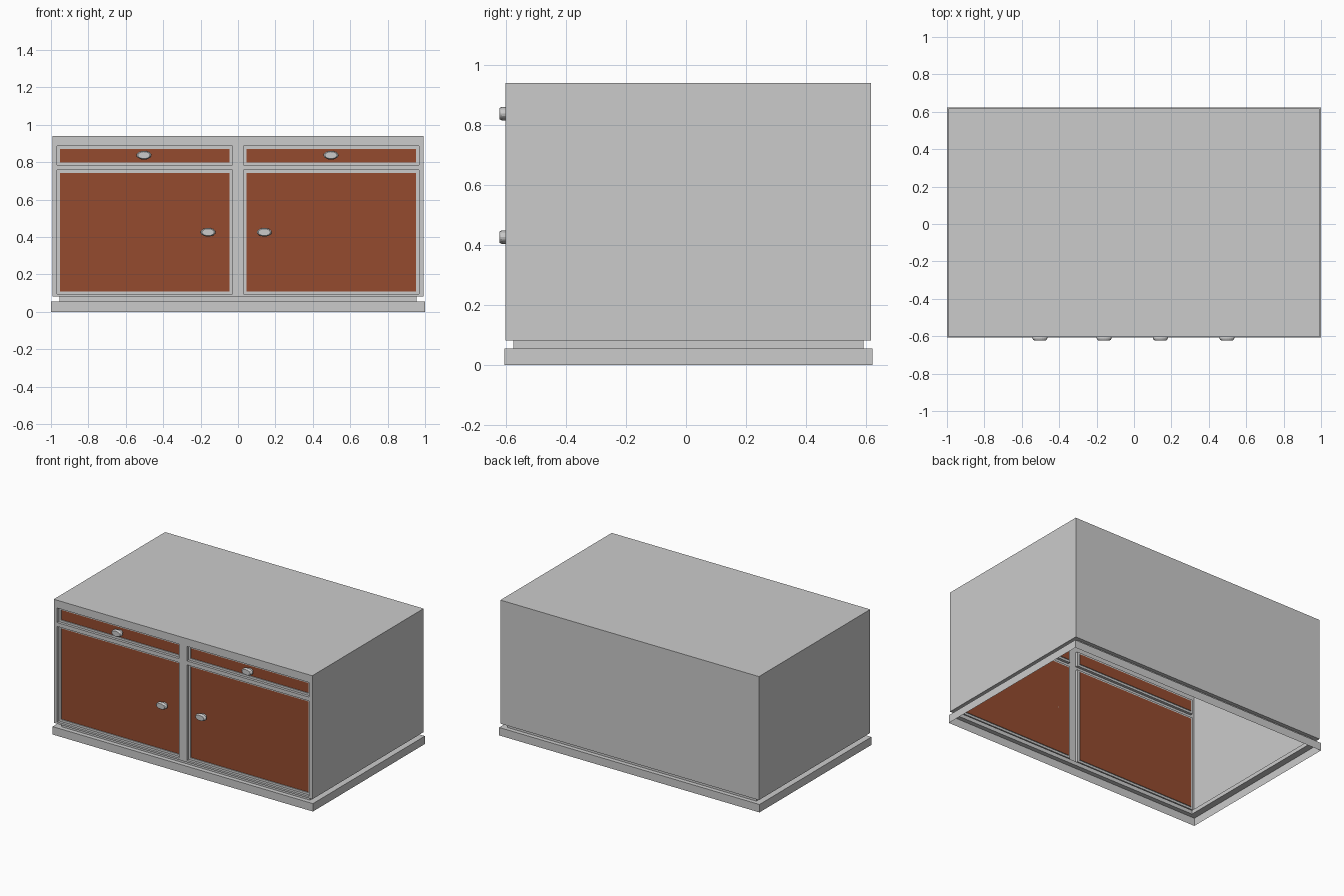
import bpy, bmesh, math

if "Cube" in bpy.data.objects:
    bpy.data.objects.remove(bpy.data.objects["Cube"])

brown = bpy.data.materials.new("brown_panel")
brown.diffuse_color = (0.30, 0.07, 0.028, 1)
brown.use_nodes = True
brown.node_tree.nodes["Principled BSDF"].inputs["Base Color"].default_value = brown.diffuse_color
grey = bpy.data.materials.new("grey_frame")
grey.diffuse_color = (0.8, 0.8, 0.8, 1)
grey.use_nodes = True
grey.node_tree.nodes["Principled BSDF"].inputs["Base Color"].default_value = grey.diffuse_color

FRONT = -0.603


def finish(name, bm, mats=(), normals=True):
    if normals:
        bmesh.ops.recalc_face_normals(bm, faces=bm.faces)
    me = bpy.data.meshes.new(name)
    bm.to_mesh(me)
    bm.free()
    for m in mats:
        me.materials.append(m)
    ob = bpy.data.objects.new(name, me)
    bpy.context.collection.objects.link(ob)
    return ob


def bridge(bm, a, b):
    n = len(a)
    return [bm.faces.new((a[i], a[(i + 1) % n], b[(i + 1) % n], b[i])) for i in range(n)]


# Hollow cabinet shell, open underneath: plinth, recessed neck, carcass, top
def shell():
    bm = bmesh.new()
    levels = [(1.0, -0.606, 0.622, 0), (1.0, -0.606, 0.622, 0.055),
              (0.955, -0.575, 0.592, 0.055), (0.955, -0.575, 0.592, 0.082),
              (0.993, FRONT, 0.618, 0.082), (0.993, FRONT, 0.618, 0.94)]
    rings = [[bm.verts.new(p) for p in ((-x, y0, z), (x, y0, z), (x, y1, z), (-x, y1, z))]
             for x, y0, y1, z in levels]
    for a, b in zip(rings, rings[1:]):
        faces = bridge(bm, a, b)
    bm.faces.new(rings[-1])
    bm.faces.remove(faces[0])  # the front is filled by the face frame
    finish("cabinet_shell", bm)


# Front face frame: a grid with the four openings left out
XS = [-0.993, -0.967, -0.03, 0.03, 0.967, 0.993]
ZS = [0.082, 0.095, 0.758, 0.785, 0.886, 0.94]


def face_frame():
    bm = bmesh.new()
    g = [[bm.verts.new((x, FRONT, z)) for x in XS] for z in ZS]
    for r in range(5):
        for c in range(5):
            if not (r in (1, 3) and c in (1, 3)):
                bm.faces.new((g[r][c], g[r][c + 1], g[r + 1][c + 1], g[r + 1][c]))
    finish("face_frame", bm, normals=False)


# Recessed door or drawer front: grey border around a brown panel
def panel(name, x0, x1, z0, z1):
    bm = bmesh.new()
    rings = []
    for d, y in ((0, FRONT), (0, FRONT + 0.018), (0.015, FRONT + 0.018), (0.015, FRONT + 0.024)):
        rings.append([bm.verts.new(p) for p in ((x0 + d, y, z0 + d), (x1 - d, y, z0 + d),
                                                (x1 - d, y, z1 - d), (x0 + d, y, z1 - d))])
    for a, b in zip(rings, rings[1:]):
        bridge(bm, a, b)
    bm.faces.new(rings[-1]).material_index = 1
    for f in bm.faces:
        f.normal_update()
    finish(name, bm, (grey, brown), normals=False)


# Oval knob: flared stem with a bevelled cap
def knob(name, cx, cz):
    bm = bmesh.new()
    prof = [(0.6, FRONT + 0.024), (0.6, FRONT + 0.008), (1.0, FRONT + 0.001),
            (1.0, FRONT - 0.007), (0.93, FRONT - 0.015), (0.8, FRONT - 0.019)]
    n = 20
    rings = [[bm.verts.new((cx + 0.04 * r * math.cos(2 * math.pi * i / n), y,
                            cz + 0.023 * r * math.sin(2 * math.pi * i / n)))
              for i in range(n)] for r, y in prof]
    for a, b in zip(rings, rings[1:]):
        bridge(bm, a, b)
    bm.faces.new(rings[0])
    bm.faces.new(rings[-1])
    finish(name, bm)


shell()
face_frame()
for side, c, kx, dx in (("left", 1, -0.503, -0.16), ("right", 3, 0.497, 0.141)):
    panel(side + "_door", XS[c], XS[c + 1], ZS[1], ZS[2])
    panel(side + "_drawer", XS[c], XS[c + 1], ZS[3], ZS[4])
    knob(side + "_drawer_knob", kx, 0.838)
    knob(side + "_door_knob", dx, 0.426)
